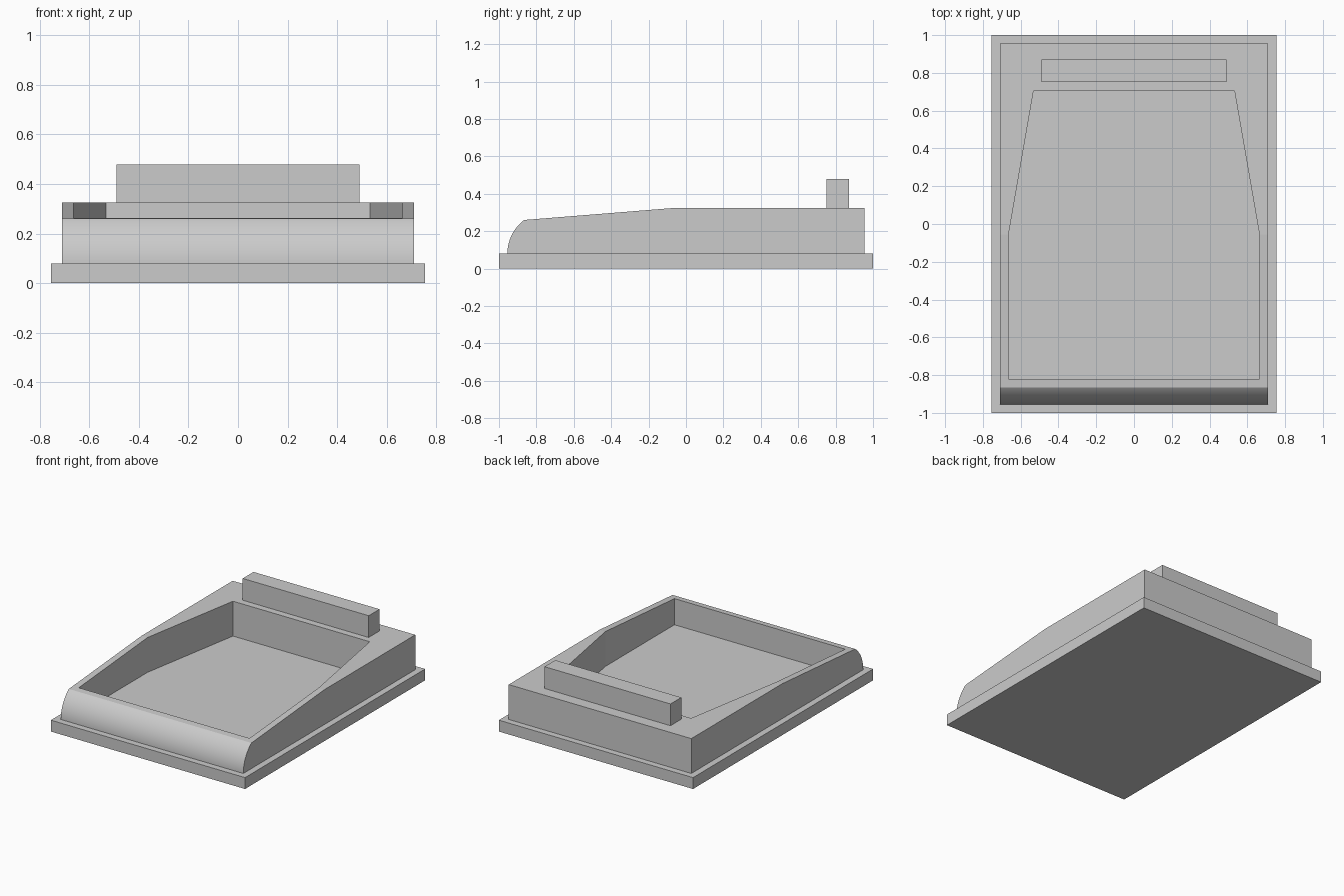
import bpy, bmesh
from math import sin, cos, radians
from mathutils import Vector

cube = bpy.data.objects.get("Cube")
if cube:
    bpy.data.objects.remove(cube, do_unlink=True)

grey = bpy.data.materials.new("plain grey")
grey.use_nodes = True
colour = (0.6, 0.6, 0.6, 1)
grey.diffuse_color = colour
grey.node_tree.nodes["Principled BSDF"].inputs["Base Color"].default_value = colour


def prism(name, outline, extrude):
    """Extrude a closed outline of 3D points along a vector."""
    bm = bmesh.new()
    face = bm.faces.new([bm.verts.new(p) for p in outline])
    new = bmesh.ops.extrude_face_region(bm, geom=[face])["geom"]
    bmesh.ops.translate(bm, vec=Vector(extrude),
                        verts=[v for v in new if isinstance(v, bmesh.types.BMVert)])
    bmesh.ops.recalc_face_normals(bm, faces=bm.faces)
    mesh = bpy.data.meshes.new(name)
    bm.to_mesh(mesh)
    bm.free()
    mesh.materials.append(grey)
    obj = bpy.data.objects.new(name, mesh)
    bpy.context.collection.objects.link(obj)
    return obj


def block(name, half_x, y0, y1, z0, z1):
    outline = [(-half_x, y0, z0), (half_x, y0, z0), (half_x, y1, z0), (-half_x, y1, z0)]
    return prism(name, outline, (0, 0, z1 - z0))


BASE_TOP, BODY_TOP = 0.08, 0.325
CREASE_Y = -0.055

# Base plate and the raised bar at the back
block("base_plate", 0.755, -1, 1, 0, BASE_TOP)
block("rear_bar", 0.49, 0.752, 0.872, BODY_TOP, 0.478)

# Body: side profile with a rounded nose and a gently sloped front deck
half_x, radius, steps = 0.71, 0.225, 24
nose = []
for i in range(steps + 1):
    a = radians(53.13) * i / steps
    nose.append((-half_x, -0.955 + radius * (1 - cos(a)), BASE_TOP + radius * sin(a)))
profile = nose + [(-half_x, CREASE_Y, BODY_TOP), (-half_x, 0.955, BODY_TOP),
                  (-half_x, 0.955, BASE_TOP)]
body = prism("tray_body", profile, (2 * half_x, 0, 0))

# Pocket: tapered opening cut down to the base plate
right_side = [(0.664, -0.82), (0.664, CREASE_Y), (0.532, 0.704)]
opening = right_side + [(-x, y) for x, y in reversed(right_side)]
cutter = prism("pocket_cutter", [(x, y, -0.2) for x, y in opening], (0, 0, 1))
cutter.hide_render = True
cut = body.modifiers.new("pocket", "BOOLEAN")
cut.operation = "DIFFERENCE"
cut.solver = "EXACT"
cut.object = cutter

bpy.ops.object.select_all(action="DESELECT")
bpy.context.view_layer.objects.active = body
body.select_set(True)
bpy.ops.object.modifier_apply(modifier=cut.name)
bpy.data.objects.remove(cutter, do_unlink=True)

# Smooth only the nose; every other edge stays crisp
bpy.ops.object.shade_smooth_by_angle(angle=radians(3.5))
